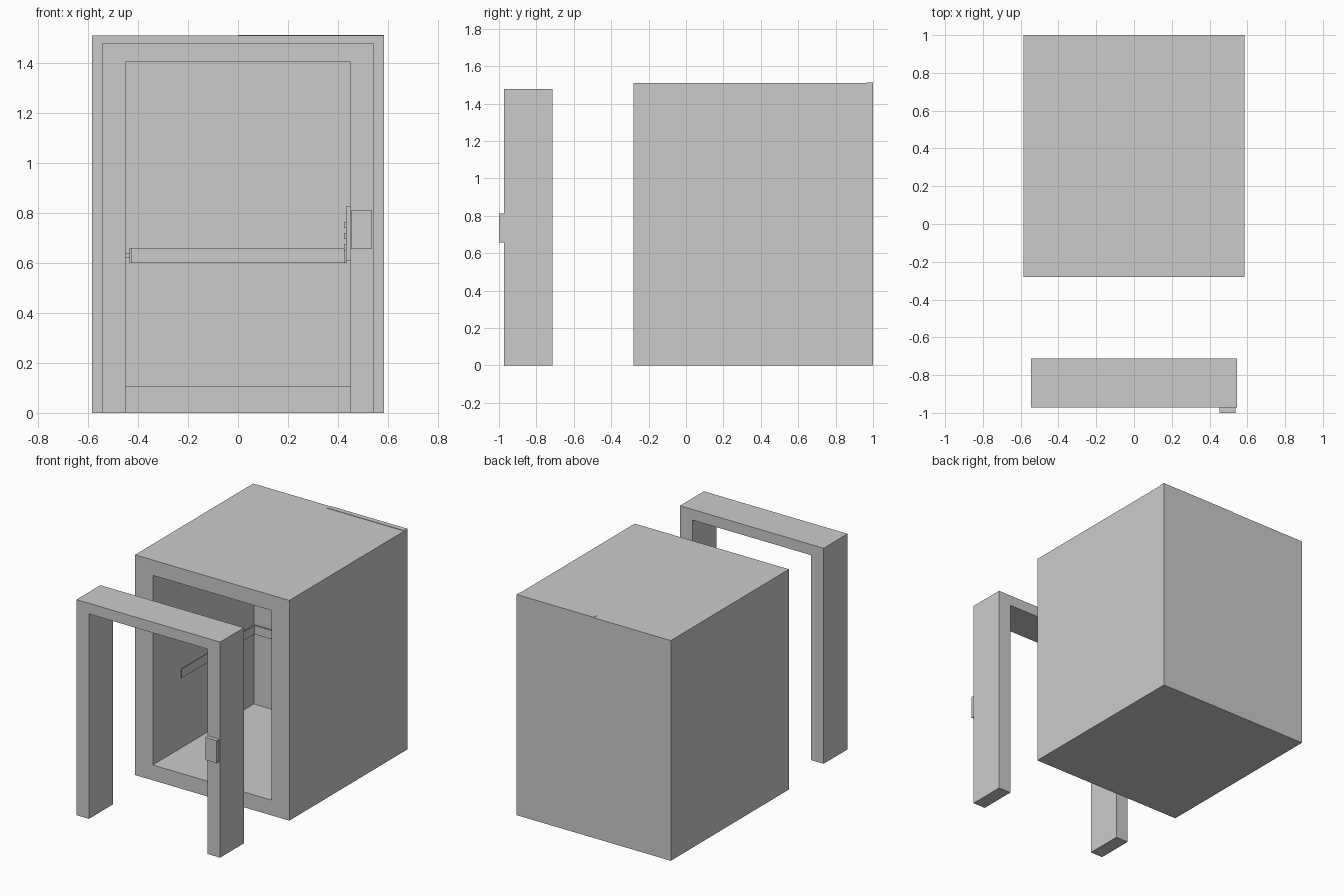
import bpy, bmesh

if "Cube" in bpy.data.objects:
    bpy.data.objects.remove(bpy.data.objects["Cube"])


def add_box(bm, x, y, z):
    """Add a box given (min, max) pairs."""
    verts = bmesh.ops.create_cube(bm, size=1)["verts"]
    for v in verts:
        for i, (lo, hi) in enumerate((x, y, z)):
            v.co[i] = lo if v.co[i] < 0 else hi


def make(name, bm):
    bmesh.ops.recalc_face_normals(bm, faces=bm.faces)
    me = bpy.data.meshes.new(name)
    bm.to_mesh(me)
    bm.free()
    ob = bpy.data.objects.new(name, me)
    bpy.context.collection.objects.link(ob)
    return ob


def boxes(name, *items):
    bm = bmesh.new()
    for item in items:
        add_box(bm, *item)
    return make(name, bm)


# Cabin: solid block whose front face is inset and pushed in to form the room
W, H, FRONT, BACK = 0.585, 1.51, -0.28, 1.0
OPEN_W, FLOOR, CEILING, ROOM_BACK = 0.45, 0.105, 1.405, 0.815
bm = bmesh.new()
add_box(bm, (-W, W), (FRONT, BACK), (0, H))
bm.normal_update()
face = min(bm.faces, key=lambda f: f.calc_center_median().y)
bmesh.ops.inset_region(bm, faces=[face], thickness=0.1)
for v in face.verts:
    v.co.x = OPEN_W if v.co.x > 0 else -OPEN_W
    v.co.z = CEILING if v.co.z > H / 2 else FLOOR
room = bmesh.ops.extrude_face_region(bm, geom=[face])
for v in room["geom"]:
    if isinstance(v, bmesh.types.BMVert):
        v.co.y = ROOM_BACK
if face.is_valid:
    bmesh.ops.delete(bm, geom=[face], context="FACES_ONLY")
make("elevator_cabin", bm)

# Thin raised strip on the rear right of the roof
boxes("roof_strip", ((0, W), (0.965, BACK), (H - 0.005, H + 0.003)))

# Landing door frame: portal profile extruded in depth
bm = bmesh.new()
profile = [(-0.545, 0), (-0.545, 1.478), (0.545, 1.478), (0.545, 0),
           (OPEN_W, 0), (OPEN_W, CEILING), (-OPEN_W, CEILING), (-OPEN_W, 0)]
f = bm.faces.new([bm.verts.new((x, -0.972, z)) for x, z in profile])
ext = bmesh.ops.extrude_face_region(bm, geom=[f])
for v in ext["geom"]:
    if isinstance(v, bmesh.types.BMVert):
        v.co.y = -0.713
make("door_frame", bm)

# Call box on the right post
boxes("call_box", ((0.452, 0.537), (-1.0, -0.972), (0.656, 0.811)))

# Handrail on the three room walls with small wall brackets
RAIL_Z = (0.60, 0.66)
boxes("back_handrail", ((-0.43, 0.43), (0.788, 0.797), RAIL_Z))
for side, s in (("left", -1), ("right", 1)):
    boxes(side + "_handrail",
          (sorted((s * 0.427, s * 0.434)), (0.0, 0.795), RAIL_Z))
    boxes(side + "_rail_brackets",
          *[(sorted((s * 0.433, s * 0.451)), (y, y + 0.02), (0.62, 0.64))
            for y in (0.06, 0.38, 0.70)])
boxes("back_rail_brackets",
      *[((x - 0.01, x + 0.01), (0.796, 0.816), (0.62, 0.64))
        for x in (-0.36, 0, 0.36)])

# Control panel with buttons on the right wall, ahead of the rail
boxes("control_panel", ((0.433, 0.451), (-0.20, -0.06), (0.607, 0.827)))
boxes("control_buttons",
      *[((0.424, 0.434), (y, y + 0.03), (z, z + 0.025))
        for y in (-0.175, -0.115) for z in (0.65, 0.695, 0.74)])
